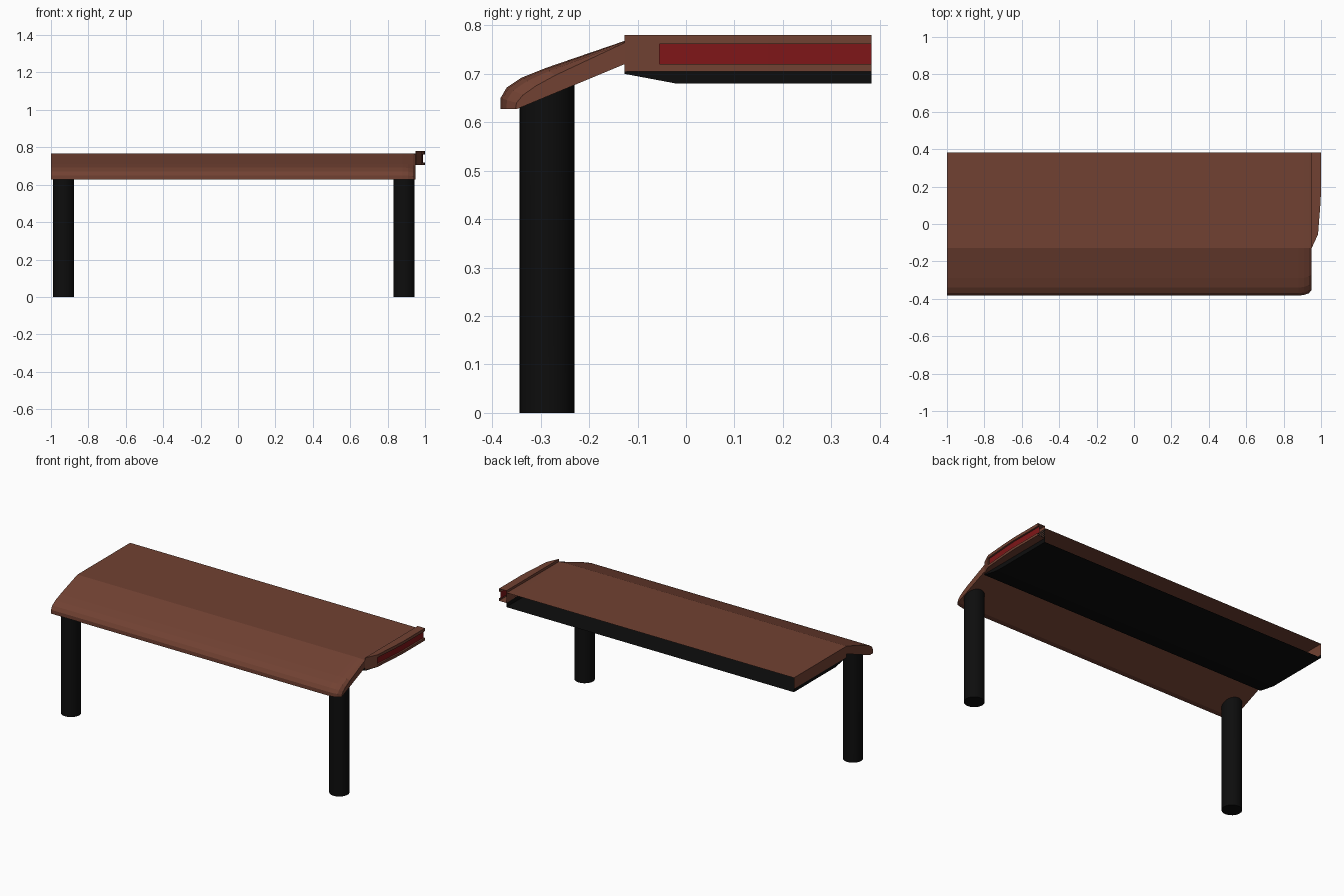
import bpy, bmesh, math

if "Cube" in bpy.data.objects:
    bpy.data.objects.remove(bpy.data.objects["Cube"])


def material(name, rgb):
    m = bpy.data.materials.new(name)
    m.diffuse_color = (*rgb, 1)
    m.use_nodes = True
    m.node_tree.nodes["Principled BSDF"].inputs["Base Color"].default_value = m.diffuse_color
    return m


BROWN = material("brown", (0.165, 0.053, 0.032))
BLACK = material("black", (0.004, 0.004, 0.004))
RED = material("red", (0.21, 0.008, 0.009))


def loft(name, rings, mats, close=False, caps=(), pick=None):
    """Skin a row of equal-length rings; caps lists (ring, point indices)."""
    bm = bmesh.new()
    vs = [[bm.verts.new(p) for p in r] for r in rings]
    n = len(rings[0])
    for a, b in zip(vs, vs[1:]):
        for i in range(n if close else n - 1):
            j = (i + 1) % n
            f = bm.faces.new((a[i], a[j], b[j], b[i]))
            if pick:
                f.material_index = pick(vs.index(a), i)
    for r, idx in caps:
        bm.faces.new([vs[r][i] for i in idx])
    bmesh.ops.remove_doubles(bm, verts=bm.verts, dist=1e-5)
    bmesh.ops.recalc_face_normals(bm, faces=bm.faces)
    me = bpy.data.meshes.new(name)
    bm.to_mesh(me)
    bm.free()
    for m in mats:
        me.materials.append(m)
    ob = bpy.data.objects.new(name, me)
    bpy.context.collection.objects.link(ob)
    return ob


BACK, CREASE = 0.383, -0.127

# Top panel with drooping front, front corner rounded at the right end
main = [(CREASE, .72), (-.35, .627), (-.383, .627), (-.383, .65), (-.37, .672),
        (-.34, .692), (-.29, .712), (CREASE, .768), (BACK, .768)]
end = [(CREASE, .72), (-.35, .627), (-.352, .627), (-.35, .64), (-.337, .656),
       (-.31, .675), (-.27, .697), (CREASE, .764), (BACK, .766)]
rings = []
for x, t in [(-1, 0), (.88, 0), (.91, .12), (.935, .4), (.95, 1)]:
    rings.append([(x, a[0] + (b[0] - a[0]) * t, a[1] + (b[1] - a[1]) * t)
                  for a, b in zip(main, end)])
loft("top_panel", rings, [BROWN], caps=[(0, range(8)), (-1, range(8))])

# Brown wall closing the left end of the box
loft("left_wall", [[(-1, CREASE, .70), (-1, CREASE, .768)],
                   [(-1, BACK, .70), (-1, BACK, .768)]], [BROWN])

# Black tray under the panel, open at the back
low = [(CREASE, .70), (-.02, .68), (BACK, .68)]
rings = []
for y, z in low:
    rings.append([(-1, y, .70), (-1, y, z), (.95, y, z), (.95, y, .764)])
loft("under_tray", rings, [BLACK])
loft("tray_front_edge", [[(-1, CREASE, .70), (-1, CREASE, .72)],
                         [(.95, CREASE, .70), (.95, CREASE, .72)]], [BLACK])

# Right side rail with a recessed red strip, hollow at the back
rings = []
for y, x, d in [(CREASE, .951, 0), (-.055, .984, 0), (-.055, .984, .01),
                (.1, .996, .01), (.17, 1, .01), (BACK, 1, .01)]:
    rings.append([(.95, y, .705), (x, y, .705), (x, y, .72), (x - d, y, .72),
                  (x - d, y, .762), (x, y, .762), (x, y, .78), (.95, y, .78)])
loft("side_rail", rings, [BROWN, RED], close=True, caps=[(0, (0, 1, 6, 7))],
     pick=lambda r, i: int(r >= 2 and i == 3))

# Legs: cylinders with tops cut to the slope of the panel underside
for side, cx in (("left", -.932), ("right", .888)):
    rad, cy, n = .0565, -.287, 24
    circle = [(cx + rad * math.cos(2 * math.pi * k / n),
               cy + rad * math.sin(2 * math.pi * k / n)) for k in range(n)]
    rings = [[(x, y, 0) for x, y in circle],
             [(x, y, .629 + (y + .35) * .417) for x, y in circle]]
    leg = loft(side + "_leg", rings, [BLACK], close=True,
               caps=[(0, range(n)), (1, range(n))])
    for p in leg.data.polygons:
        p.use_smooth = len(p.vertices) == 4
    for e in leg.data.edges:
        a, b = (leg.data.vertices[v].co for v in e.vertices)
        e.use_edge_sharp = abs(a.z - b.z) < .2
